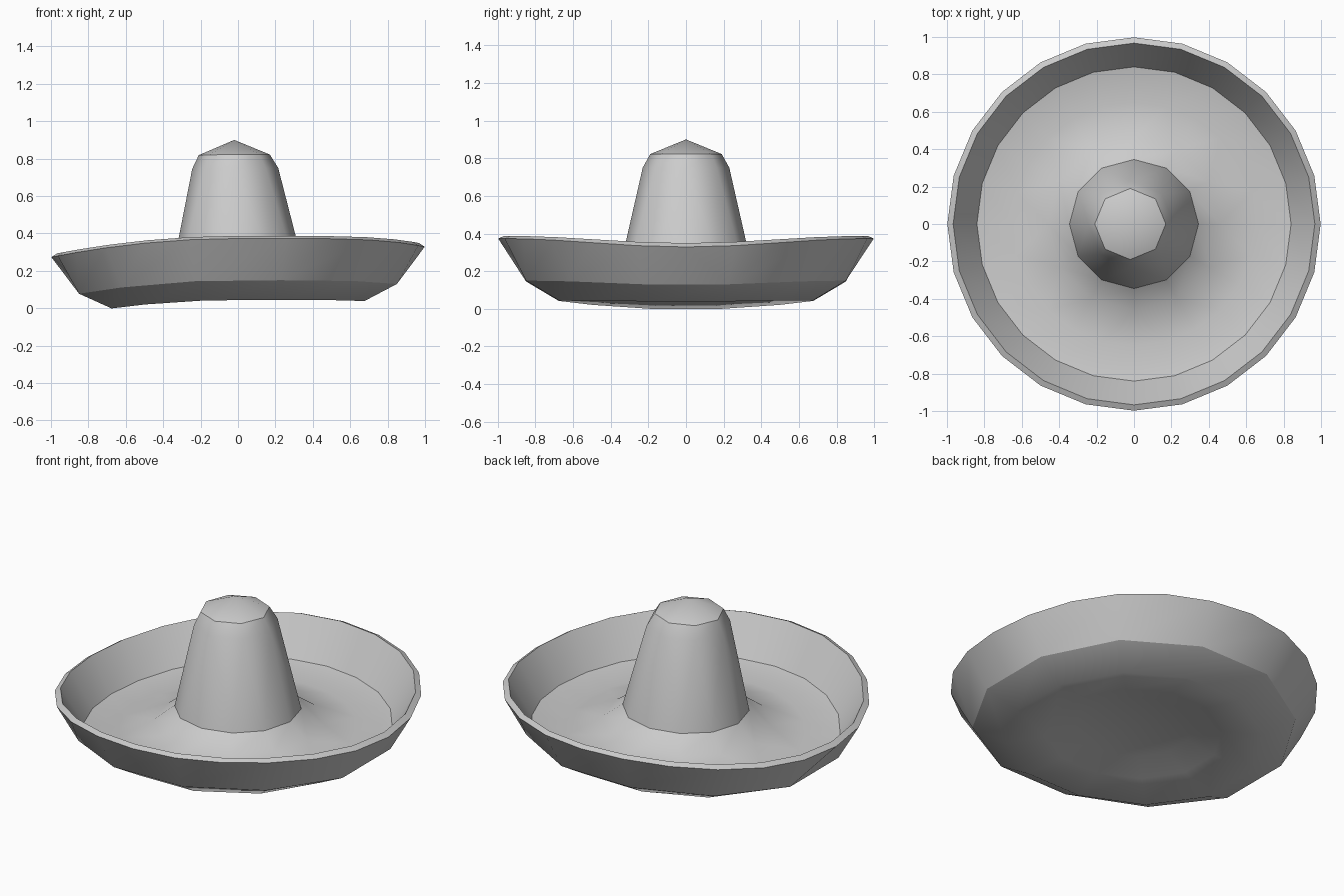
import bpy
import bmesh
import math

if "Cube" in bpy.data.objects:
    bpy.data.objects.remove(bpy.data.objects["Cube"], do_unlink=True)

GREY = (0.6, 0.6, 0.6, 1.0)
mat = bpy.data.materials.new("plain grey felt")
mat.use_nodes = True
mat.diffuse_color = GREY
mat.node_tree.nodes["Principled BSDF"].inputs["Base Color"].default_value = GREY


def droop(x):
    """Lowering of the brim towards both sides, more on the right."""
    return -0.1 * x ** 2 if x < 0 else -0.045 * x ** 5


def ring(bm, radius, z, count, turn=0.0, shift=0.0):
    """Ring of vertices, each stored with its angle."""
    out = []
    for i in range(count):
        a = math.tau * i / count + turn
        x, y = radius * math.cos(a), radius * math.sin(a)
        out.append((a, bm.verts.new((x + shift, y, z + droop(x)))))
    return out


def stitch(bm, low, high):
    """Join two rings that may have different vertex counts."""
    n, m, i, j = len(low), len(high), 0, 0
    at = lambda r, k: r[k % len(r)][0] + math.tau * (k // len(r))
    v = lambda r, k: r[k % len(r)][1]
    while i < n or j < m:
        a, b = at(low, i + 1), at(high, j + 1)
        if i < n and j < m and abs(a - b) < 1e-4:
            bm.faces.new((v(low, i), v(low, i + 1), v(high, j + 1), v(high, j)))
            i, j = i + 1, j + 1
        elif j >= m or (i < n and a < b):
            bm.faces.new((v(low, i), v(low, i + 1), v(high, j)))
            i += 1
        else:
            bm.faces.new((v(low, i), v(high, j + 1), v(high, j)))
            j += 1


def fan(bm, loop, z, shift=0.0):
    """Close a ring with a central point."""
    tip = bm.verts.new((shift, 0, z))
    for k in range(len(loop)):
        bm.faces.new((loop[k][1], loop[(k + 1) % len(loop)][1], tip))


def crease(bm, loop):
    """Keep the edges along a ring sharp."""
    for k in range(len(loop)):
        bm.edges.get((loop[k][1], loop[(k + 1) % len(loop)][1])).smooth = False


bm = bmesh.new()
half = math.radians(15)

# underside, gently hollowed beneath the crown
hollow = ring(bm, 0.32, 0.11, 12, half)
under = ring(bm, 0.48, 0.07, 12, half)
foot = ring(bm, 0.70, 0.045, 12, half)
# outer wall, lip and inner wall
wall = ring(bm, 0.88, 0.15, 12, half)
lip_out = ring(bm, 0.998, 0.373, 24)
lip_in = ring(bm, 0.967, 0.387, 24)
floor_edge = ring(bm, 0.84, 0.165, 24)
# floor of the brim
floor = ring(bm, 0.65, 0.128, 24)
flare = ring(bm, 0.46, 0.165, 12)
# crown
base = ring(bm, 0.345, 0.245, 12)
shoulder = ring(bm, 0.23, 0.75, 8, 0, -0.015)
cap = ring(bm, 0.19, 0.822, 8, 0, -0.02)

rings = [hollow, under, foot, wall, lip_out, lip_in,
         floor_edge, floor, flare, base, shoulder, cap]
fan(bm, hollow, 0.12)
for a, b in zip(rings, rings[1:]):
    stitch(bm, a, b)
fan(bm, cap, 0.90, -0.02)
for loop in (wall, lip_out, lip_in, floor_edge, base, cap):
    crease(bm, loop)

bmesh.ops.recalc_face_normals(bm, faces=bm.faces)
for f in bm.faces:
    f.smooth = True
mesh = bpy.data.meshes.new("wide_brim_hat")
bm.to_mesh(mesh)
bm.free()
mesh.materials.append(mat)
hat = bpy.data.objects.new("wide_brim_hat", mesh)
bpy.context.collection.objects.link(hat)
